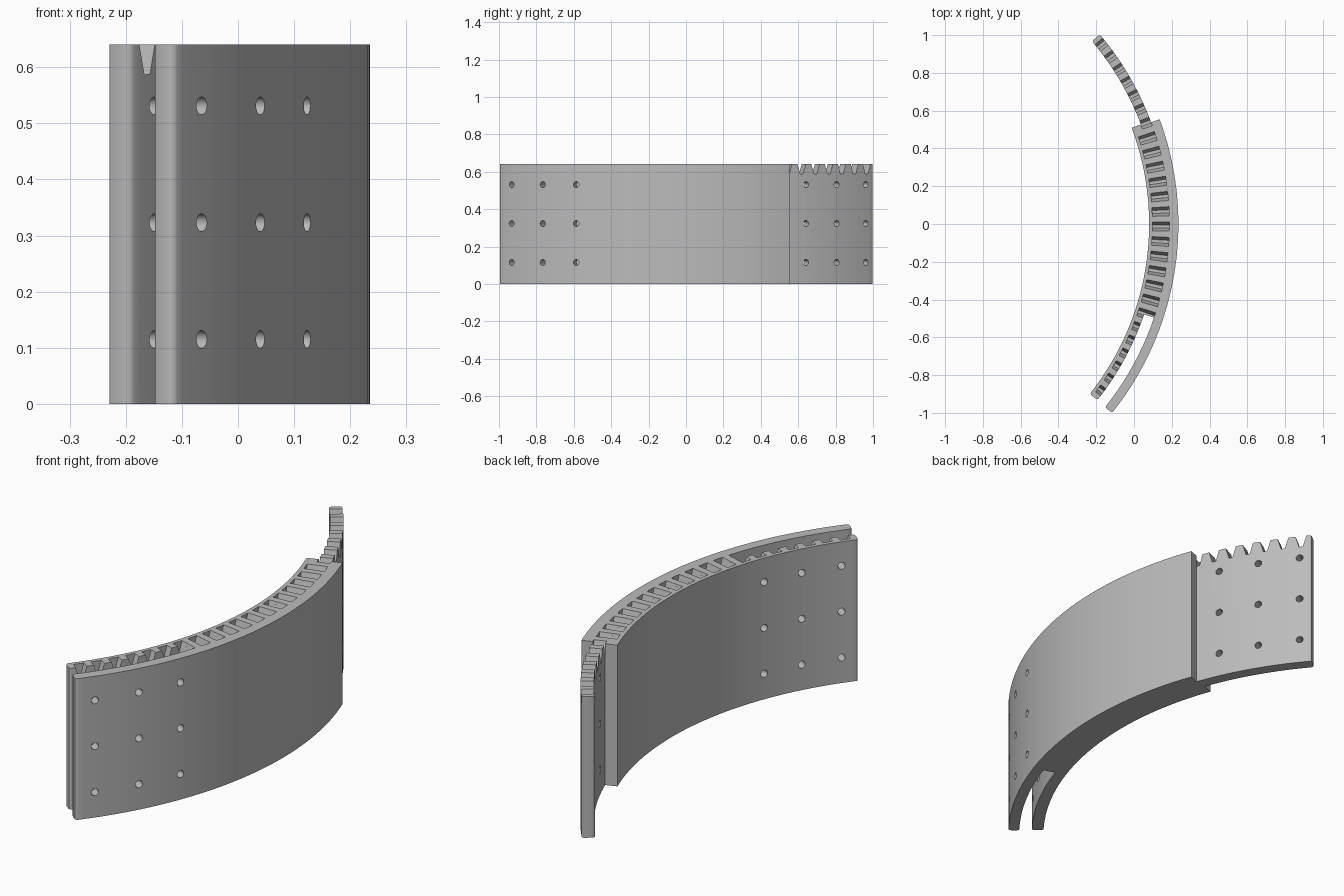
import bpy, bmesh
from math import sin, cos, radians, pi
from mathutils import Matrix, Vector

cube = bpy.data.objects.get("Cube")
if cube:
    bpy.data.objects.remove(cube, do_unlink=True)

CX = -1.365              # centre of all the arcs
HEIGHT = 0.64
R_IN, R_MID, R_OUT, R_MAX = 1.445, 1.497, 1.552, 1.6
TIP = 0.012              # rounding at the free ends
PITCH = radians(3)

grey = bpy.data.materials.new("plain_grey")
grey.use_nodes = True
colour = (0.5, 0.5, 0.5, 1)
grey.diffuse_color = colour
grey.node_tree.nodes["Principled BSDF"].inputs["Base Color"].default_value = colour


def polar(r, a, z=0.0):
    return Vector((CX + r * cos(a), r * sin(a), z))


def make_object(name, bm):
    bmesh.ops.recalc_face_normals(bm, faces=bm.faces)
    mesh = bpy.data.meshes.new(name)
    bm.to_mesh(mesh)
    bm.free()
    mesh.materials.append(grey)
    obj = bpy.data.objects.new(name, mesh)
    bpy.context.collection.objects.link(obj)
    return obj


def rounded_end(r0, r1, a, sign):
    """Corner points across one free end, from the inner to the outer radius."""
    pts = []
    for k in range(4):
        t = k / 3 * pi / 2
        pts.append((r0 + TIP * (1 - cos(t)), a - sign * TIP * (1 - sin(t)) / r0))
    return pts + [(r0 + r1 - r, b) for r, b in reversed(pts)]


def curved_plate(name, r0, r1, a0, a1, round_low=False, round_high=False, steps=48):
    """Arc-shaped slab standing on the ground."""
    low = rounded_end(r0, r1, a0, -1) if round_low else [(r0, a0), (r1, a0)]
    high = rounded_end(r0, r1, a1, 1) if round_high else [(r0, a1), (r1, a1)]
    mids = [a0 + (a1 - a0) * i / steps for i in range(1, steps)]
    outline = low + [(r1, a) for a in mids] + high[::-1] + [(r0, a) for a in mids[::-1]]
    bm = bmesh.new()
    base = bm.faces.new([bm.verts.new(polar(r, a)) for r, a in outline])
    up = bmesh.ops.extrude_face_region(bm, geom=[base])["geom"]
    bmesh.ops.translate(bm, vec=(0, 0, HEIGHT),
                        verts=[v for v in up if isinstance(v, bmesh.types.BMVert)])
    return make_object(name, bm)


def groove_cutter(name, r0, r1, first, last):
    """Row of tapered slots open at the top."""
    bm = bmesh.new()
    section = [(-0.0055, 0.587), (0.0055, 0.587), (0.0175, 0.65), (-0.0175, 0.65)]
    for i in range(first, last + 1):
        a = -0.009 + i * PITCH
        rings = [[bm.verts.new(polar(r, a + da, z)) for da, z in section] for r in (r0, r1)]
        bm.faces.new(rings[0])
        bm.faces.new(rings[1])
        for k in range(4):
            n = (k + 1) % 4
            bm.faces.new((rings[0][k], rings[0][n], rings[1][n], rings[1][k]))
    return make_object(name, bm)


def hole_cutter(name, angles):
    """Radial pins, three rows high."""
    bm = bmesh.new()
    for a in angles:
        for z in (0.115, 0.323, 0.531):
            turn = Matrix.Rotation(a, 4, "Z") @ Matrix.Rotation(pi / 2, 4, "Y")
            bmesh.ops.create_cone(bm, cap_ends=True, segments=20, radius1=0.016,
                                  radius2=0.016, depth=0.4,
                                  matrix=Matrix.Translation(polar(1.52, a, z)) @ turn)
    return make_object(name, bm)


def carve(obj, cutters):
    for cutter in cutters:
        mod = obj.modifiers.new("cut", "BOOLEAN")
        mod.operation = "DIFFERENCE"
        mod.solver = "EXACT"
        mod.object = cutter
    bpy.context.view_layer.update()
    graph = bpy.context.evaluated_depsgraph_get()
    mesh = bpy.data.meshes.new_from_object(obj.evaluated_get(graph))
    obj.modifiers.clear()
    obj.data = mesh


# Three stacked layers, the middle one shifted to form tongue and slot
inner = curved_plate("inner_plate", R_IN, R_MID, -0.672, 0.36, round_low=True)
middle = curved_plate("middle_tongue", R_MID, R_OUT, -0.325, 0.703, round_high=True)
outer = curved_plate("outer_plate", R_OUT, R_MAX, -0.675, 0.354, round_low=True)

# Slots and pin holes
inner_slots = groove_cutter("inner_slot_cutter", 1.463, 1.53, -13, 6)
middle_slots = groove_cutter("middle_slot_cutter", 1.46, 1.6, -6, 13)
slot_pins = hole_cutter("slot_pin_cutter", (-0.622, -0.499, -0.376))
tongue_pins = hole_cutter("tongue_pin_cutter", (0.426, 0.546, 0.668))

carve(inner, [inner_slots, slot_pins])
carve(middle, [middle_slots, tongue_pins])
carve(outer, [slot_pins])
for cutter in (inner_slots, middle_slots, slot_pins, tongue_pins):
    bpy.data.objects.remove(cutter, do_unlink=True)

# Smooth curved faces, crisp edges
for obj in (inner, middle, outer):
    bpy.ops.object.select_all(action="DESELECT")
    obj.select_set(True)
    bpy.context.view_layer.objects.active = obj
    bpy.ops.object.shade_smooth_by_angle(angle=radians(30))
